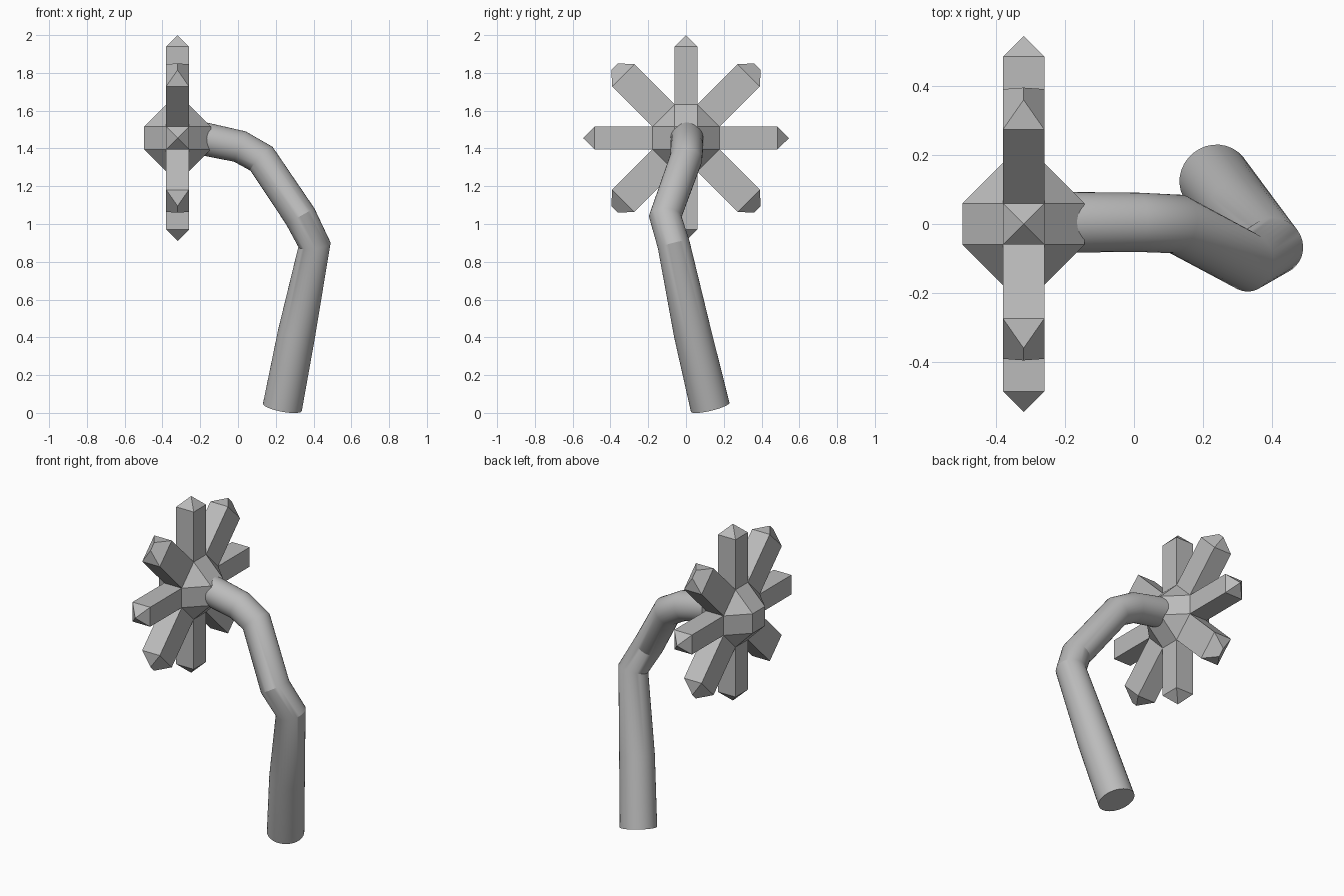
import bpy, bmesh
from math import pi, sqrt
from itertools import product
from mathutils import Vector, Matrix

cube = bpy.data.objects.get("Cube")
if cube:
    bpy.data.objects.remove(cube, do_unlink=True)

grey = bpy.data.materials.new("plain_grey")
grey.use_nodes = True
grey.diffuse_color = (0.5, 0.5, 0.5, 1)
grey.node_tree.nodes["Principled BSDF"].inputs["Base Color"].default_value = (0.5, 0.5, 0.5, 1)

CENTRE = Vector((-0.32, 0, 1.455))
HALF, REACH = 0.06, 0.177


def add_mesh(name, bm):
    bmesh.ops.recalc_face_normals(bm, faces=bm.faces)
    mesh = bpy.data.meshes.new(name)
    bm.to_mesh(mesh)
    bm.free()
    mesh.materials.append(grey)
    obj = bpy.data.objects.new(name, mesh)
    bpy.context.collection.objects.link(obj)
    return obj


# Hub: a cube with bevelled edges and corners
bm = bmesh.new()
for axis in range(3):
    for signs in product((-1, 1), repeat=3):
        co = [s * HALF for s in signs]
        co[axis] = signs[axis] * REACH
        bm.verts.new(CENTRE + Vector(co))
bmesh.ops.convex_hull(bm, input=bm.verts)
bmesh.ops.dissolve_limit(bm, angle_limit=0.02, verts=bm.verts, edges=bm.edges)
add_mesh("flower_hub", bm)


# Petals: square prisms with pointed ends, wider ones with hipped ends between
def petal(name, angle, half_width, start, shoulder, tip, ridge):
    bm = bmesh.new()
    for x, y, z in product((-HALF, HALF), (-half_width, half_width), (start, shoulder)):
        bm.verts.new((x, y, z))
    for y in {-ridge, ridge}:
        bm.verts.new((0, y, tip))
    bmesh.ops.convex_hull(bm, input=bm.verts)
    bmesh.ops.dissolve_limit(bm, angle_limit=0.02, verts=bm.verts, edges=bm.edges)
    bm.transform(Matrix.Translation(CENTRE) @ Matrix.Rotation(angle, 4, 'X'))
    add_mesh(name, bm)


for i in range(8):
    if i % 2:
        petal(f"wide_petal_{i}", i * pi / 4, (REACH - HALF) / sqrt(2),
              (REACH + HALF) / sqrt(2), 0.47, 0.534, 0.025)
    else:
        petal(f"narrow_petal_{i}", i * pi / 4, HALF, REACH, 0.485, 0.545, 0.0)

# Stem: a bent, slightly tapering tube
path = [(0.235, 0.128, 0.03, 0.105), (0.31, 0.035, 0.42, 0.1),
        (0.405, -0.065, 0.89, 0.086), (0.33, -0.11, 1.04, 0.086),
        (0.125, 0, 1.345, 0.086), (0.01, 0.005, 1.41, 0.086),
        (-0.2, 0.005, 1.455, 0.088)]
curve = bpy.data.curves.new("stem", 'CURVE')
curve.dimensions = '3D'
curve.bevel_depth = 1
curve.bevel_resolution = 14
curve.use_fill_caps = True
spline = curve.splines.new('POLY')
spline.points.add(len(path) - 1)
for point, (x, y, z, radius) in zip(spline.points, path):
    point.co = (x, y, z, 1)
    point.radius = radius
curve.materials.append(grey)
stem = bpy.data.objects.new("stem", curve)
bpy.context.collection.objects.link(stem)
bpy.ops.object.select_all(action='DESELECT')
stem.select_set(True)
bpy.context.view_layer.objects.active = stem
bpy.ops.object.convert(target='MESH')
bpy.ops.object.shade_smooth_by_angle(angle=0.5)
